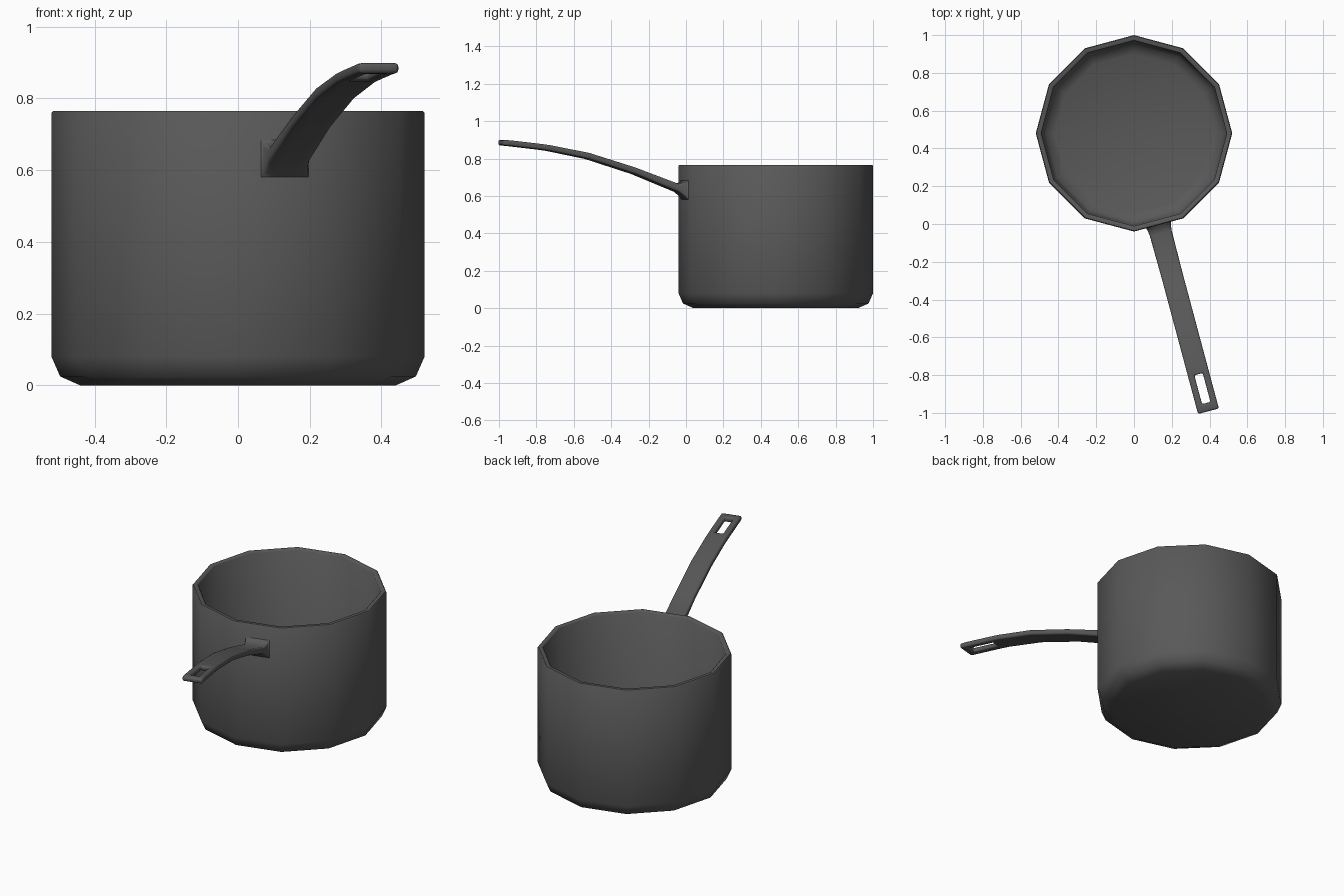
import bpy, bmesh, math
from mathutils import Vector

if "Cube" in bpy.data.objects:
    bpy.data.objects.remove(bpy.data.objects["Cube"])

CENTRE = Vector((0, 0.48, 0))
SIDES = 12

iron = bpy.data.materials.new("dark grey metal")
iron.diffuse_color = (0.1, 0.1, 0.1, 1)
iron.use_nodes = True
iron.node_tree.nodes["Principled BSDF"].inputs["Base Color"].default_value = iron.diffuse_color


def finish(name, bm, angle):
    bmesh.ops.recalc_face_normals(bm, faces=bm.faces)
    mesh = bpy.data.meshes.new(name)
    bm.to_mesh(mesh)
    bm.free()
    mesh.materials.append(iron)
    ob = bpy.data.objects.new(name, mesh)
    bpy.context.collection.objects.link(ob)
    bpy.ops.object.select_all(action='DESELECT')
    ob.select_set(True)
    bpy.context.view_layer.objects.active = ob
    bpy.ops.object.shade_smooth_by_angle(angle=math.radians(angle))
    return ob


# Pot: twelve-sided lathe of (radius, height), outside bottom to inside floor
profile = [(0.44, 0), (0.496, 0.025), (0.52, 0.08), (0.52, 0.76), (0.516, 0.765),
           (0.496, 0.765), (0.491, 0.76), (0.488, 0.09), (0.468, 0.05), (0.42, 0.03)]
bm = bmesh.new()
rings = []
for r, z in profile:
    rings.append([bm.verts.new(CENTRE + Vector((r * math.cos(a), r * math.sin(a), z)))
                  for a in (2 * math.pi * i / SIDES for i in range(SIDES))])
for lower, upper in zip(rings, rings[1:]):
    for i in range(SIDES):
        j = (i + 1) % SIDES
        bm.faces.new((lower[i], lower[j], upper[j], upper[i]))
bm.faces.new(rings[0][::-1])
bm.faces.new(rings[-1])
finish("pot", bm, 50)

# Handle: curved strap leaving the middle of one flat side, flared at the root
# stations: distance from pot centre, height, half thickness, half width
stations = [(0.495, 0.631, 0.058, 0.071), (0.515, 0.634, 0.040, 0.064), (0.55, 0.643, 0.021, 0.059),
            (0.79, 0.735, 0.017, 0.057), (1.045, 0.814, 0.016, 0.057), (1.265, 0.857, 0.015, 0.057),
            (1.32, 0.864, 0.015, 0.057), (1.478, 0.882, 0.015, 0.057), (1.523, 0.885, 0.014, 0.057)]
HOLE = (6, 1)  # row and column left open for hanging
out = Vector((math.cos(math.radians(-75)), math.sin(math.radians(-75)), 0))
side = Vector((-out.y, out.x, 0))

bm = bmesh.new()
grids = []
for sign in (1, -1):
    grids.append([[bm.verts.new(CENTRE + out * d + side * u + Vector((0, 0, z + sign * t)))
                   for u in (-w, -0.023, 0.023, w)] for d, z, t, w in stations])
top, bottom = grids
cells = {(r, c) for r in range(len(stations) - 1) for c in range(3)} - {HOLE}
for r, c in cells:
    corners = [(r, c), (r, c + 1), (r + 1, c + 1), (r + 1, c)]
    for g in grids:
        bm.faces.new([g[i][j] for i, j in corners])
    # walls wherever the neighbouring cell is missing
    neighbours = [(r - 1, c), (r, c + 1), (r + 1, c), (r, c - 1)]
    for k, n in enumerate(neighbours):
        if n not in cells:
            (i, j), (p, q) = corners[k], corners[(k + 1) % 4]
            bm.faces.new((top[i][j], top[p][q], bottom[p][q], bottom[i][j]))

# Round the long edges, tip and hole
bmesh.ops.recalc_face_normals(bm, faces=bm.faces)
sharp = [e for e in bm.edges if e.calc_face_angle(0) > math.radians(55)
         and max((v.co - CENTRE).dot(out) for v in e.verts) > 0.53]
bmesh.ops.bevel(bm, geom=sharp, offset=0.009, segments=2, profile=0.5,
                affect='EDGES', clamp_overlap=True)
finish("handle", bm, 60)
